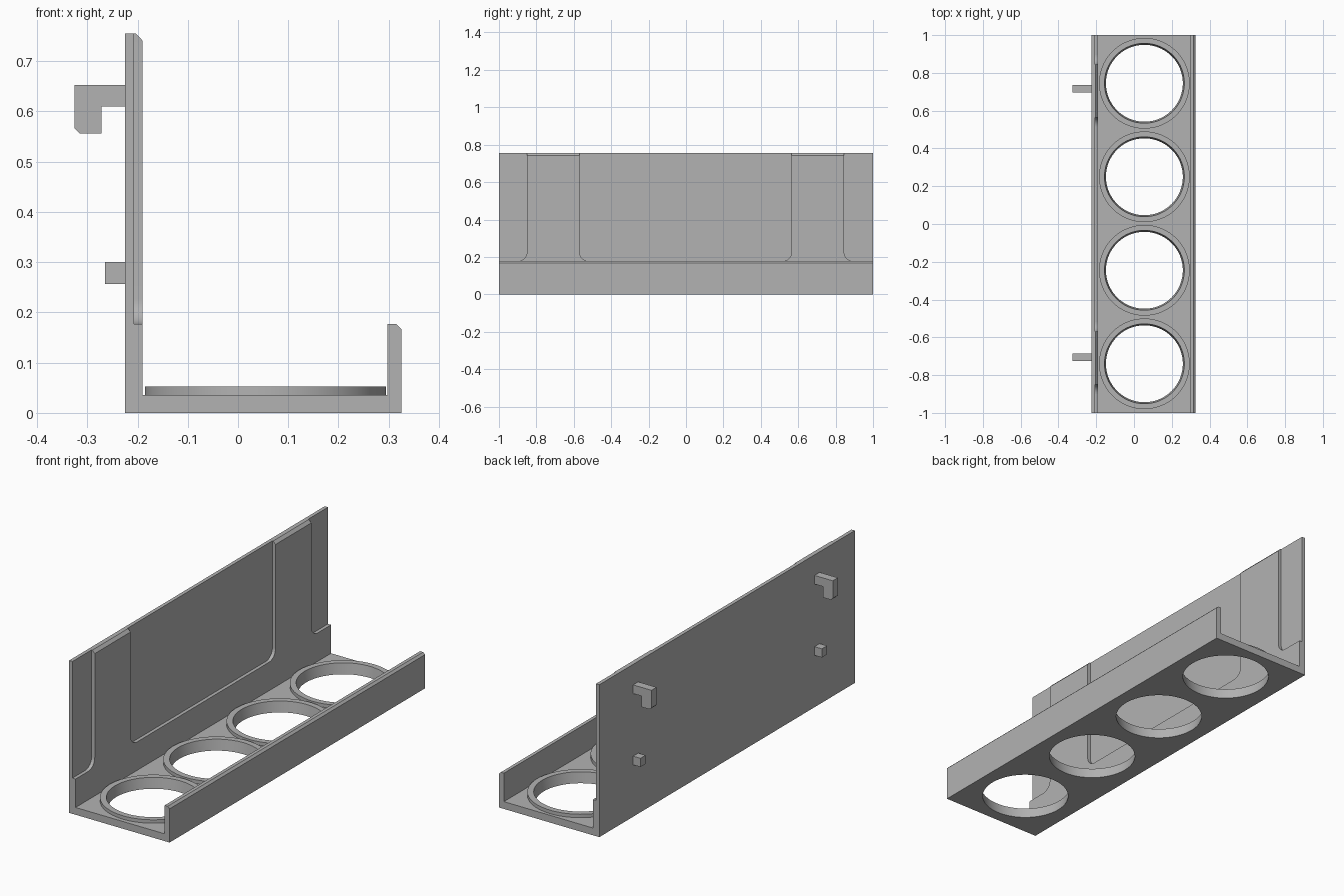
import bpy, bmesh
from math import sin, cos, pi, radians
from mathutils import Vector

cube = bpy.data.objects.get("Cube")
if cube:
    bpy.data.objects.remove(cube, do_unlink=True)

# One plain grey plastic
GREY = (0.45, 0.45, 0.45, 1)
mat = bpy.data.materials.new("grey plastic")
mat.use_nodes = True
mat.diffuse_color = GREY
mat.node_tree.nodes["Principled BSDF"].inputs["Base Color"].default_value = GREY

# Main dimensions
BACK, SEAT, WALL, LIP, FRONT = -0.225, -0.207, -0.19, 0.298, 0.325
FLOOR, SHELF, TOP, RING_TOP = 0.036, 0.177, 0.755, 0.053
HOLE_X, HOLE_YS = 0.055, [0.745 - 0.495 * i for i in range(4)]


def finish(name, bm):
    bmesh.ops.recalc_face_normals(bm, faces=bm.faces)
    mesh = bpy.data.meshes.new(name)
    bm.to_mesh(mesh)
    bm.free()
    mesh.materials.append(mat)
    obj = bpy.data.objects.new(name, mesh)
    bpy.context.collection.objects.link(obj)
    return obj


def extrude(name, points, offset):
    bm = bmesh.new()
    face = bm.faces.new([bm.verts.new(p) for p in points])
    result = bmesh.ops.extrude_face_region(bm, geom=[face], use_keep_orig=True)
    verts = [v for v in result["geom"] if isinstance(v, bmesh.types.BMVert)]
    bmesh.ops.translate(bm, verts=verts, vec=Vector(offset))
    return finish(name, bm)


def extrude_xz(name, profile, y0, y1):
    return extrude(name, [(x, y0, z) for x, z in profile], (0, y1 - y0, 0))


def cone(name, y, z0, z1, r0, r1):
    bm = bmesh.new()
    bmesh.ops.create_cone(bm, cap_ends=True, segments=96,
                          radius1=r0, radius2=r1, depth=z1 - z0)
    bmesh.ops.translate(bm, verts=bm.verts, vec=(HOLE_X, y, (z0 + z1) / 2))
    return finish(name, bm)


def cut(obj, cutter):
    mod = obj.modifiers.new("cut", 'BOOLEAN')
    mod.operation, mod.solver, mod.object = 'DIFFERENCE', 'EXACT', cutter
    bpy.context.view_layer.objects.active = obj
    bpy.ops.object.modifier_apply(modifier=mod.name)


# Tray: floor, stepped back wall and chamfered front lip in one profile
tray = extrude_xz("tray", [
    (BACK, 0), (FRONT, 0), (FRONT, SHELF - 0.01), (FRONT - 0.01, SHELF),
    (LIP, SHELF), (LIP, FLOOR), (WALL, FLOOR), (WALL, SHELF),
    (SEAT, SHELF), (SEAT, TOP), (BACK, TOP)], -1, 1)

# Raised rings around slightly tapered holes
smooth = [tray]
for i, y in enumerate(HOLE_YS):
    ring = cone(f"hole_ring_{i + 1}", y, FLOOR, RING_TOP, 0.24, 0.24)
    cutter = cone("hole_cutter", y, -0.01, RING_TOP + 0.01, 0.202, 0.213)
    cutter.hide_render = True
    cut(tray, cutter)
    cut(ring, cutter)
    bpy.data.objects.remove(cutter, do_unlink=True)
    smooth.append(ring)

# Wall ribs that flare into the shelf with round fillets
R, HALF = 0.05, 0.14
for name, yc in (("rear_rib", 0.705), ("front_rib", -0.71)):
    arc = [(HALF + R - R * cos(a), SHELF + R - R * sin(a))
           for a in (pi / 2 * (1 - k / 10) for k in range(11))]
    side = arc + [(HALF, TOP)]
    outline = side + [(-y, z) for y, z in reversed(side)]
    rib = extrude(name, [(SEAT, yc + y, z) for y, z in outline],
                  (WALL - SEAT, 0, 0))
    # Chamfer along the top front edge
    bm = bmesh.new()
    bm.from_mesh(rib.data)
    bmesh.ops.bisect_plane(bm, geom=bm.verts[:] + bm.edges[:] + bm.faces[:],
                           plane_co=(WALL, 0, TOP - 0.014),
                           plane_no=(1, 0, 0.93), clear_outer=True)
    bmesh.ops.holes_fill(bm, edges=[e for e in bm.edges if e.is_boundary])
    bmesh.ops.recalc_face_normals(bm, faces=bm.faces)
    bm.to_mesh(rib.data)
    bm.free()
    smooth.append(rib)

# Hanging hooks and spacer pegs on the back
TIP = -0.325
for name, yc in (("rear", 0.715), ("front", -0.705)):
    y0, y1 = yc - 0.02, yc + 0.02
    extrude_xz(name + "_hook", [
        (BACK, 0.61), (BACK, 0.653), (TIP, 0.653), (TIP, 0.566),
        (TIP + 0.01, 0.556), (-0.272, 0.556), (-0.272, 0.61)], y0, y1)
    extrude_xz(name + "_peg", [
        (BACK, 0.257), (BACK, 0.3), (-0.265, 0.3), (-0.265, 0.257)], y0, y1)

# Smooth the round walls, keep the edges crisp
bpy.ops.object.select_all(action='DESELECT')
for obj in smooth:
    obj.select_set(True)
bpy.context.view_layer.objects.active = tray
bpy.ops.object.shade_smooth_by_angle(angle=radians(30))
